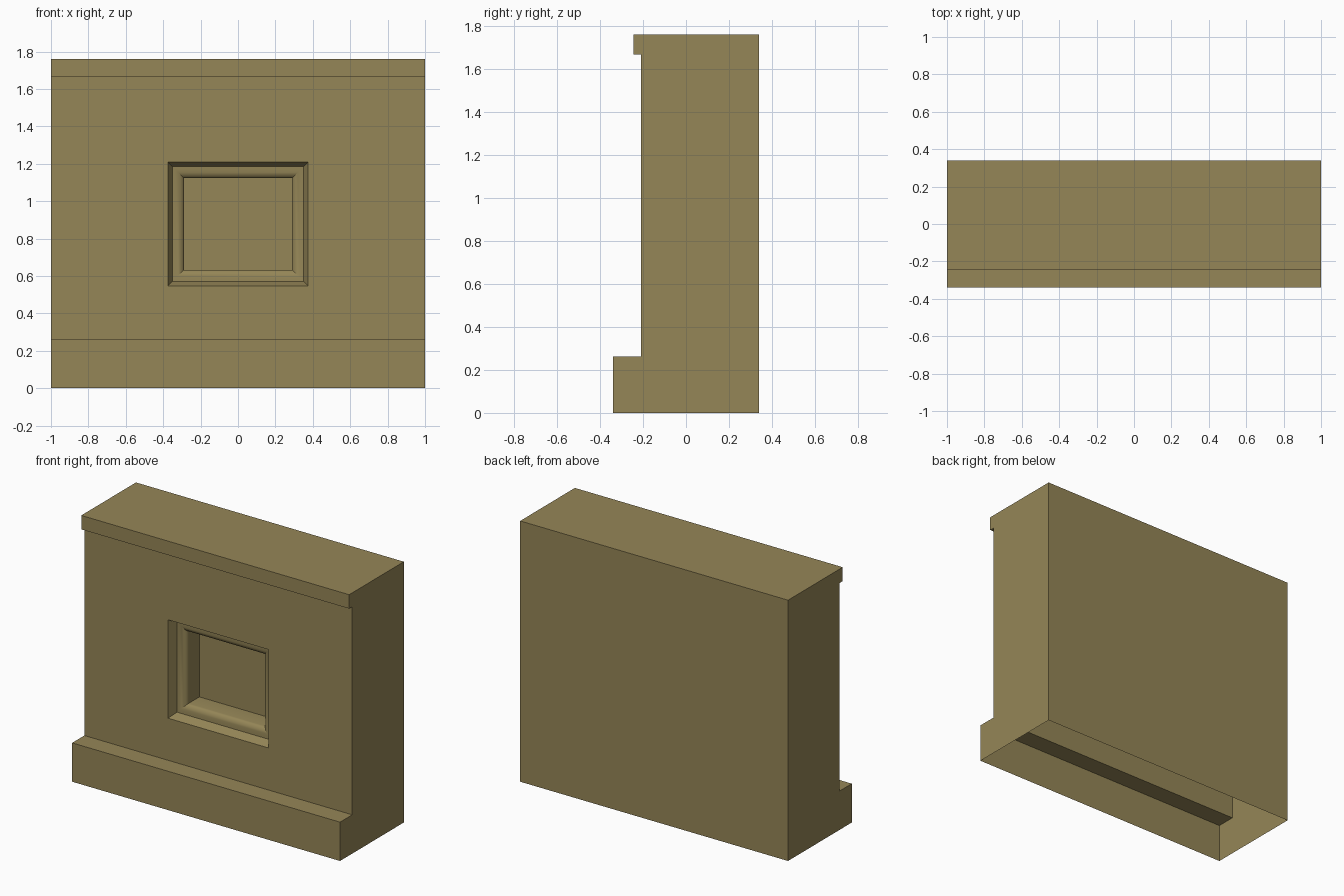
import bpy, bmesh, math

if "Cube" in bpy.data.objects:
    bpy.data.objects.remove(bpy.data.objects["Cube"])

stone = bpy.data.materials.new("olive tan stone")
stone.diffuse_color = (0.30, 0.238, 0.095, 1)
stone.use_nodes = True
stone.node_tree.nodes["Principled BSDF"].inputs["Base Color"].default_value = stone.diffuse_color

W = 1.0                      # half width of the wall
FRONT = -0.21                # wall face
Z0, Z1 = 0.262, 1.666        # wall face between plinth and cornice
WIN_Z, WIN_X, WIN_H = 0.878, 0.375, 0.332   # panel centre and half sizes


def finish(bm, name):
    mesh = bpy.data.meshes.new(name)
    bm.to_mesh(mesh)
    bm.free()
    mesh.materials.append(stone)
    ob = bpy.data.objects.new(name, mesh)
    bpy.context.collection.objects.link(ob)
    return ob


def ring(bm, hx, z_low, z_high, y):
    return [bm.verts.new((x, y, z)) for x, z in
            ((-hx, z_low), (hx, z_low), (hx, z_high), (-hx, z_high))]


def bridge(bm, a, b):
    faces = []
    for i in range(4):
        j = (i + 1) % 4
        faces.append(bm.faces.new((a[i], a[j], b[j], b[i])))
    return faces


# Wall block: side profile swept along x, open underneath
bm = bmesh.new()
profile = [(-0.34, 0), (-0.34, Z0), (FRONT, Z0), (FRONT, Z1),
           (-0.243, Z1), (-0.243, 1.76), (0.34, 1.76), (0.34, 0)]
left = [bm.verts.new((-W, y, z)) for y, z in profile]
right = [bm.verts.new((W, y, z)) for y, z in profile]
for i in range(len(profile) - 1):
    if i != 2:               # wall face gets an opening instead
        bm.faces.new((left[i], right[i], right[i + 1], left[i + 1]))
bm.faces.new(left)
bm.faces.new(right[::-1])
# Wall face around the opening
outer = [left[2], right[2], right[3], left[3]]
bridge(bm, outer, ring(bm, WIN_X, WIN_Z - WIN_H, WIN_Z + WIN_H, FRONT))
finish(bm, "wall_block")

# Recessed panel: splayed reveal, rounded moulding, deep flat back
bm = bmesh.new()
steps = [(0, 0), (0.0245, 0.06)]
for i in range(1, 7):
    a = math.radians(15 * i)
    steps.append((0.0245 + 0.0625 * math.sin(a), 0.06 + 0.035 * (1 - math.cos(a))))
steps.append((0.087, 0.21))
rings = [ring(bm, WIN_X - s, WIN_Z - WIN_H + s, WIN_Z + WIN_H - s, FRONT + d)
         for s, d in steps]
for k in range(len(rings) - 1):
    for f in bridge(bm, rings[k], rings[k + 1]):
        f.smooth = 1 <= k <= 6
bm.faces.new(rings[-1])
panel = finish(bm, "recessed_panel")
bpy.context.view_layer.objects.active = panel
panel.select_set(True)
bpy.ops.object.shade_smooth_by_angle(angle=math.radians(30))
